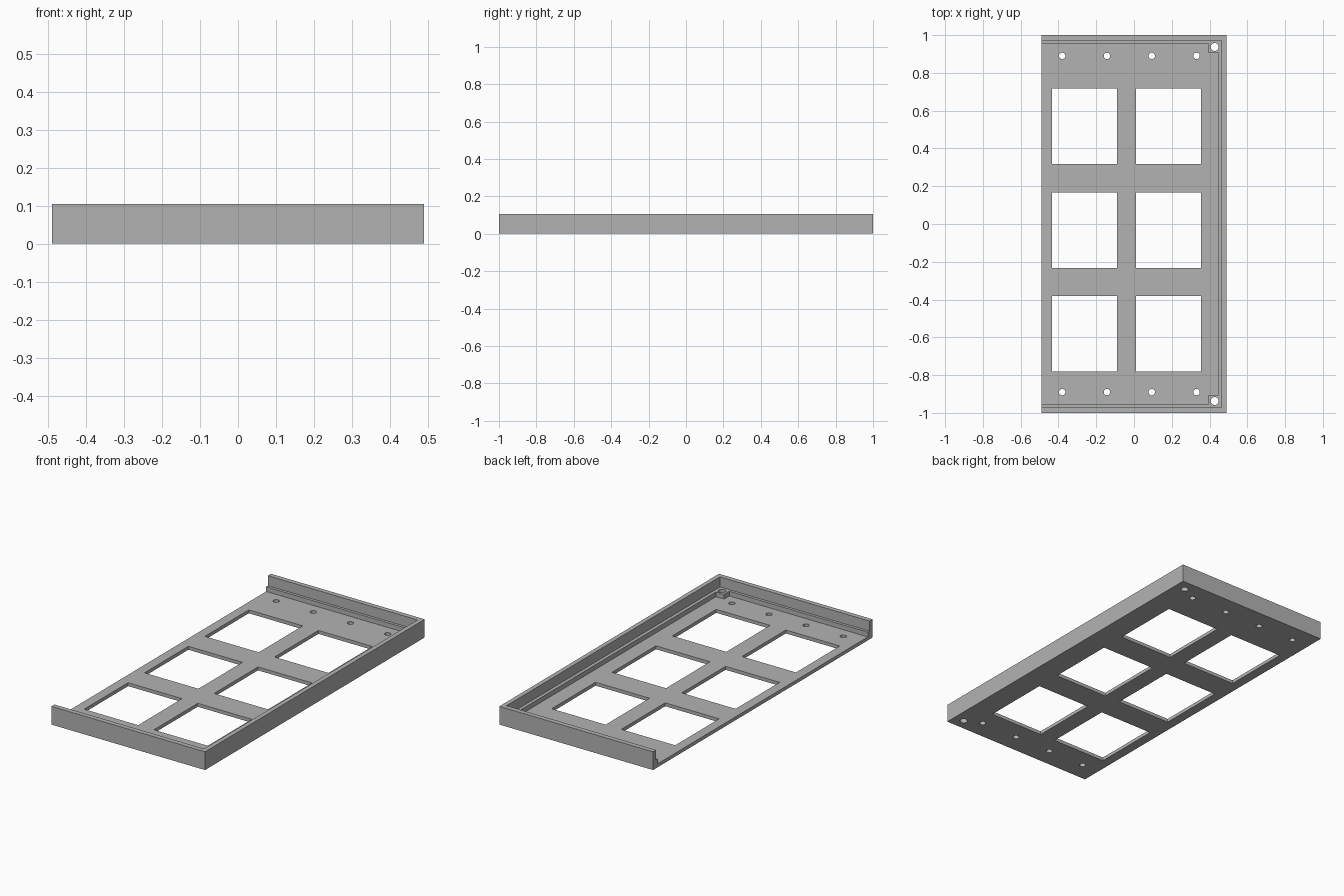
import bpy, bmesh, math

if "Cube" in bpy.data.objects:
    bpy.data.objects.remove(bpy.data.objects["Cube"], do_unlink=True)

# Overall sizes
HX, HY, TOP = 0.49, 1.0, 0.105
FLOOR, LEDGE = 0.02, 0.047
WALL_X, WALL_Y = 0.464, 0.972     # inner face of the tall walls
STEP_X, STEP_Y = 0.445, 0.956     # inner face of the low ledge
POST_X, POST_Y = 0.393, 0.908     # inner corner of the screw posts
OPEN = -0.6                       # cutters run out through the open side

grey = bpy.data.materials.new("grey_plastic")
grey.use_nodes = True
colour = (0.45, 0.45, 0.45, 1)
grey.diffuse_color = colour
grey.node_tree.nodes["Principled BSDF"].inputs["Base Color"].default_value = colour


def prism(name, outline, z0, z1):
    """Extrude a counter-clockwise outline from z0 to z1."""
    bm = bmesh.new()
    face = bm.faces.new([bm.verts.new((x, y, z0)) for x, y in outline])
    up = bmesh.ops.extrude_face_region(bm, geom=[face])["geom"]
    for v in up:
        if isinstance(v, bmesh.types.BMVert):
            v.co.z = z1
    bmesh.ops.recalc_face_normals(bm, faces=bm.faces)
    mesh = bpy.data.meshes.new(name)
    bm.to_mesh(mesh)
    bm.free()
    mesh.materials.append(grey)
    obj = bpy.data.objects.new(name, mesh)
    bpy.context.scene.collection.objects.link(obj)
    return obj


def rect(x0, x1, y0, y1):
    return [(x0, y0), (x1, y0), (x1, y1), (x0, y1)]


def circle(x, y, r, n=24):
    return [(x + r * math.cos(math.tau * i / n), y + r * math.sin(math.tau * i / n))
            for i in range(n)]


def cut(obj, outline, z0, z1):
    """Subtract a prism from the object and discard the cutter."""
    cutter = prism("cutter", outline, z0, z1)
    cutter.hide_render = True
    mod = obj.modifiers.new("cut", 'BOOLEAN')
    mod.operation, mod.solver, mod.object = 'DIFFERENCE', 'EXACT', cutter
    bpy.context.view_layer.objects.active = obj
    bpy.ops.object.modifier_apply(modifier=mod.name)
    bpy.data.objects.remove(cutter, do_unlink=True)


tray = prism("tray", rect(-HX, HX, -HY, HY), 0, TOP)

# Upper cavity leaves three tall walls
cut(tray, rect(OPEN, WALL_X, -WALL_Y, WALL_Y), LEDGE, 0.2)

# Lower cavity leaves the ledge and two square corner posts
half = [(STEP_X, POST_Y), (POST_X, POST_Y), (POST_X, STEP_Y), (OPEN, STEP_Y)]
cut(tray, half + [(x, -y) for x, y in reversed(half)], FLOOR, 0.2)

# Window openings
for x in (-0.262, 0.182):
    for y in (-0.581, -0.032, 0.518):
        cut(tray, rect(x - 0.172, x + 0.172, y - 0.2, y + 0.2), -0.1, 0.2)

# Mounting holes along both ends, and larger holes through the posts
for side in (-1, 1):
    for i in range(4):
        cut(tray, circle(-0.38 + 0.237 * i, 0.89 * side, 0.017), -0.1, 0.2)
    cut(tray, circle(0.427, 0.937 * side, 0.021), -0.1, 0.2)

# Smooth the hole walls only
bpy.ops.object.select_all(action='DESELECT')
tray.select_set(True)
bpy.context.view_layer.objects.active = tray
bpy.ops.object.shade_smooth_by_angle(angle=math.radians(30))
